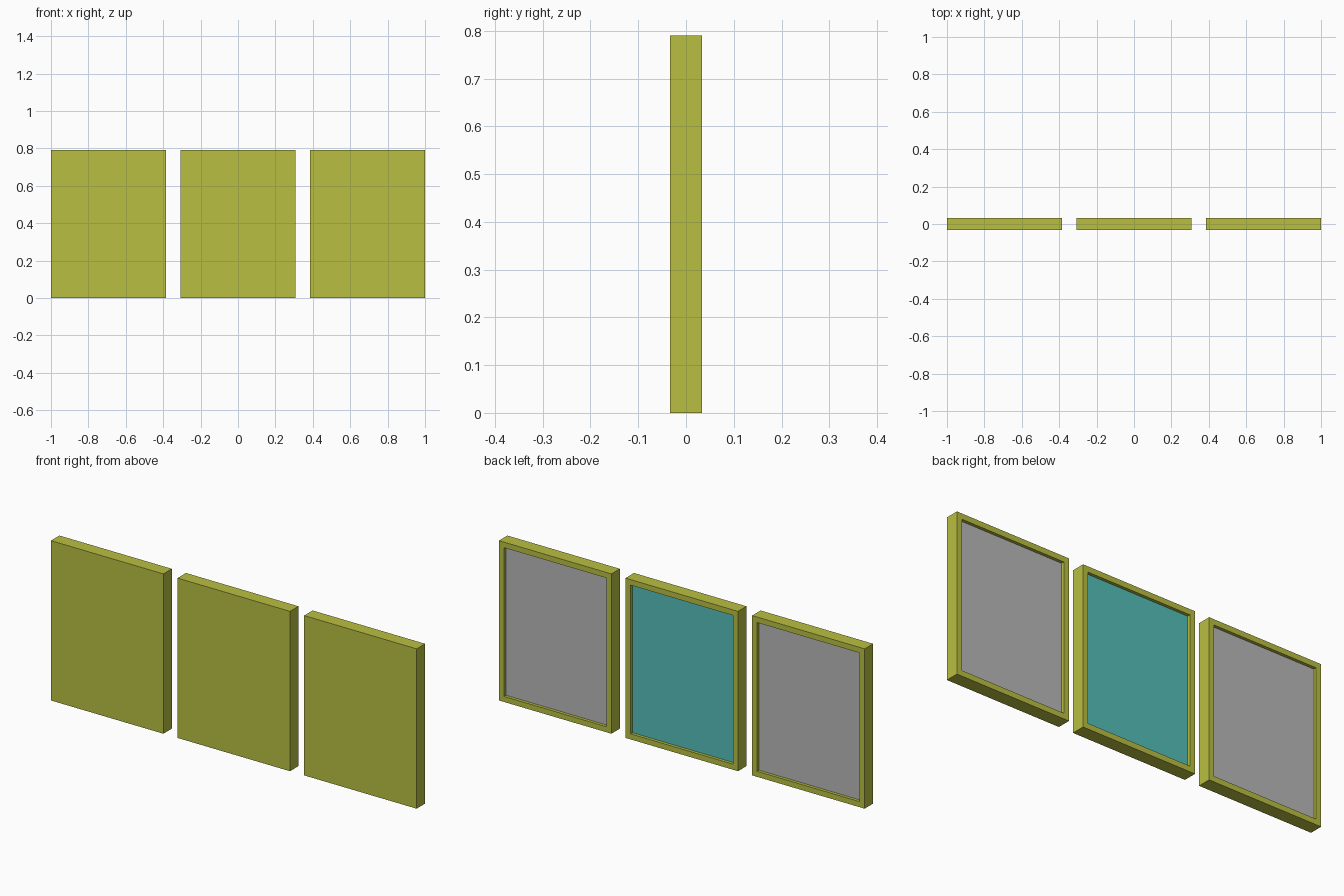
import bpy
import bmesh

cube = bpy.data.objects.get("Cube")
if cube:
    bpy.data.objects.remove(cube, do_unlink=True)

WIDTH, DEPTH, HEIGHT = 0.615, 0.066, 0.79
BORDER, RECESS = 0.039, 0.015
SPACING = 1 - WIDTH / 2


def make_material(name, rgb):
    mat = bpy.data.materials.new(name)
    mat.use_nodes = True
    color = (*rgb, 1)
    mat.diffuse_color = color
    for node in mat.node_tree.nodes:
        if node.type == 'BSDF_PRINCIPLED':
            node.inputs["Base Color"].default_value = color
    return mat


olive = make_material("olive_yellow", (0.485, 0.521, 0.054))
grey = make_material("screen_grey", (0.485, 0.485, 0.485))
teal = make_material("screen_teal", (0.091, 0.521, 0.491))


def make_panel(name, x, screen):
    """Solid slab with a recessed, coloured screen on its back (+y) face."""
    bm = bmesh.new()
    bmesh.ops.create_cube(bm, size=1)
    bmesh.ops.scale(bm, vec=(WIDTH, DEPTH, HEIGHT), verts=bm.verts)
    bm.normal_update()
    back = max(bm.faces, key=lambda f: f.normal.y)

    # Frame border, then the walls of the recess
    bmesh.ops.inset_region(bm, faces=[back], thickness=BORDER)
    bmesh.ops.inset_individual(bm, faces=[back], thickness=0)
    bmesh.ops.translate(bm, vec=(0, -RECESS, 0), verts=back.verts)
    back.material_index = 1
    bm.normal_update()

    mesh = bpy.data.meshes.new(name)
    bm.to_mesh(mesh)
    bm.free()
    mesh.materials.append(olive)
    mesh.materials.append(screen)
    obj = bpy.data.objects.new(name, mesh)
    obj.location = (x, 0, HEIGHT / 2)
    bpy.context.collection.objects.link(obj)


# Row of three framed panels
make_panel("right_panel", -SPACING, grey)
make_panel("middle_panel", 0, teal)
make_panel("left_panel", SPACING, grey)
